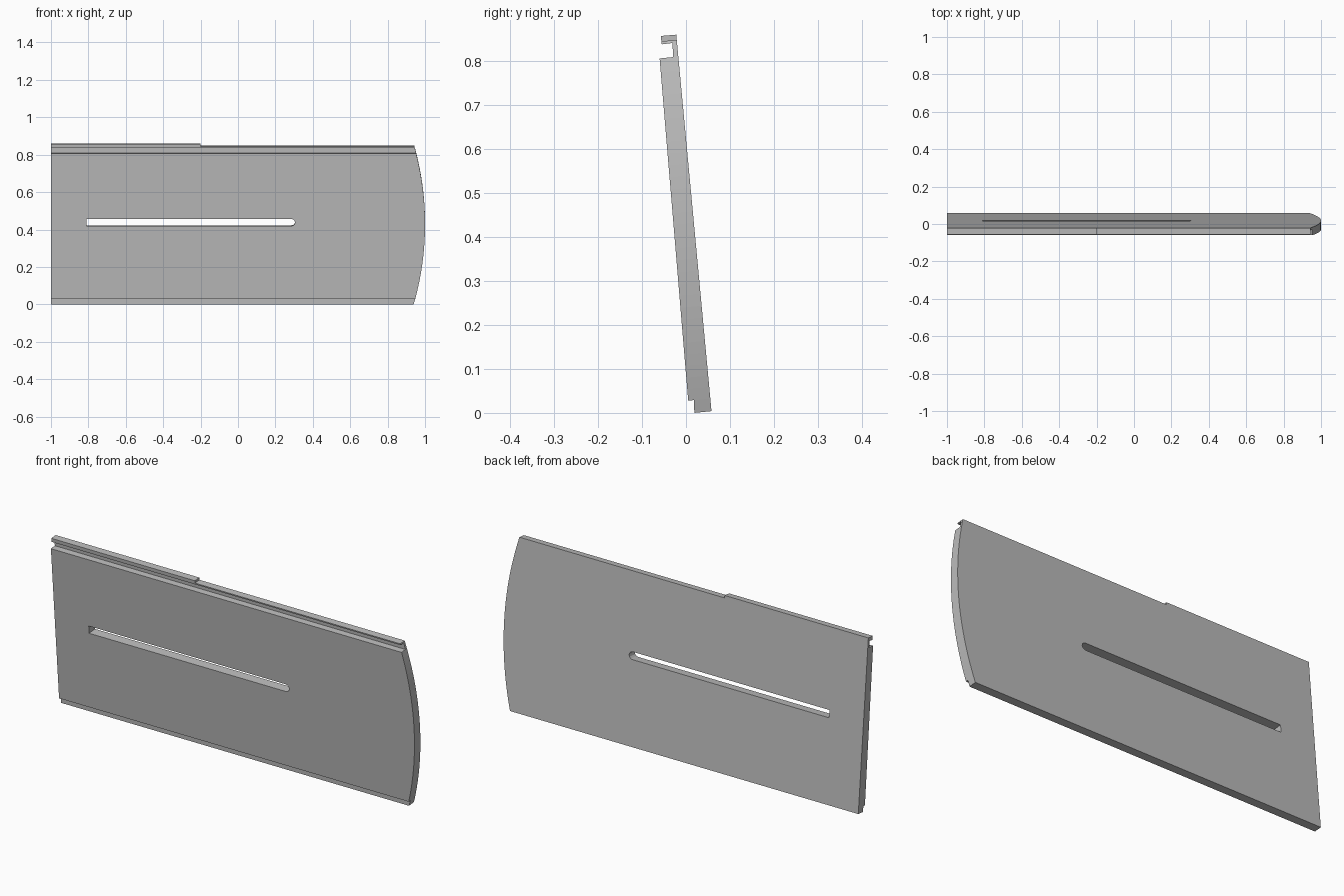
import bpy
import bmesh
import math
from mathutils import Matrix, Vector

if "Cube" in bpy.data.objects:
    bpy.data.objects.remove(bpy.data.objects["Cube"], do_unlink=True)

TILT = 0.092   # the plate leans towards the front at its top
MID = 0.43     # half of the height, where the lean pivots

grey = bpy.data.materials.new("plain grey")
grey.use_nodes = True
colour = (0.5, 0.5, 0.5, 1)
grey.diffuse_color = colour
grey.node_tree.nodes["Principled BSDF"].inputs["Base Color"].default_value = colour


def prism(name, points, offset):
    """Extrude a flat polygon along offset into a closed solid."""
    bm = bmesh.new()
    face = bm.faces.new([bm.verts.new(p) for p in points])
    top = bmesh.ops.extrude_face_region(bm, geom=[face])["geom"]
    verts = [g for g in top if isinstance(g, bmesh.types.BMVert)]
    bmesh.ops.translate(bm, verts=verts, vec=offset)
    bmesh.ops.recalc_face_normals(bm, faces=bm.faces)
    mesh = bpy.data.meshes.new(name)
    bm.to_mesh(mesh)
    bm.free()
    mesh.materials.append(grey)
    obj = bpy.data.objects.new(name, mesh)
    bpy.context.collection.objects.link(obj)
    return obj


def rail(name, profile, x0, x1):
    """Side profile in (y, z) run along x."""
    return prism(name, [(x0, y, z) for y, z in profile], Vector((x1 - x0, 0, 0)))


def punch(name, outline):
    """Front outline in (x, z) run square through the leaning plate."""
    obj = prism(name, [(x, -0.3, z - MID) for x, z in outline], Vector((0, 0.6, 0)))
    obj.data.transform(Matrix.Translation((0, 0, MID)) @ Matrix.Rotation(TILT, 4, "X"))
    obj.hide_render = True
    return obj


def cut(obj, cutter, operation):
    mod = obj.modifiers.new(cutter.name, "BOOLEAN")
    mod.operation = operation
    mod.solver = "EXACT"
    mod.object = cutter
    bpy.context.view_layer.objects.active = obj
    bpy.ops.object.modifier_apply(modifier=mod.name)
    bpy.data.objects.remove(cutter, do_unlink=True)


# Plate: stepped foot, thick body, groove and top flange
plate = rail("plate", [
    (0.058, 0.004), (-0.021, 0.848), (-0.056, 0.845), (-0.055, 0.838),
    (-0.031, 0.841), (-0.029, 0.809), (-0.060, 0.806), (0.005, 0.028),
    (0.018, 0.029), (0.019, 0.0)], -1, 1.1)

# Bowed end of the plate
radius = 1.55
arc = [math.radians(-20 + 40 * i / 40) for i in range(41)]
bow = [(1 - radius + radius * math.cos(a), MID + radius * math.sin(a)) for a in arc]
cut(plate, punch("bow_cutter", [(-1.2, bow[0][1])] + bow + [(-1.2, bow[-1][1])]), "INTERSECT")

# Long slot, square at one end and rounded at the other
slot_z, half = 0.44, 0.019
tip = [(0.286 + half * math.cos(a), slot_z + half * math.sin(a))
       for a in (math.radians(-90 + 30 * i) for i in range(7))]
cut(plate, punch("slot_cutter", [(-0.81, slot_z - half)] + tip + [(-0.81, slot_z + half)]),
    "DIFFERENCE")

# Raised lip on part of the flange
rail("raised_lip", [(-0.021, 0.848), (-0.022, 0.860), (-0.057, 0.857), (-0.056, 0.845)],
     -1, -0.2)
